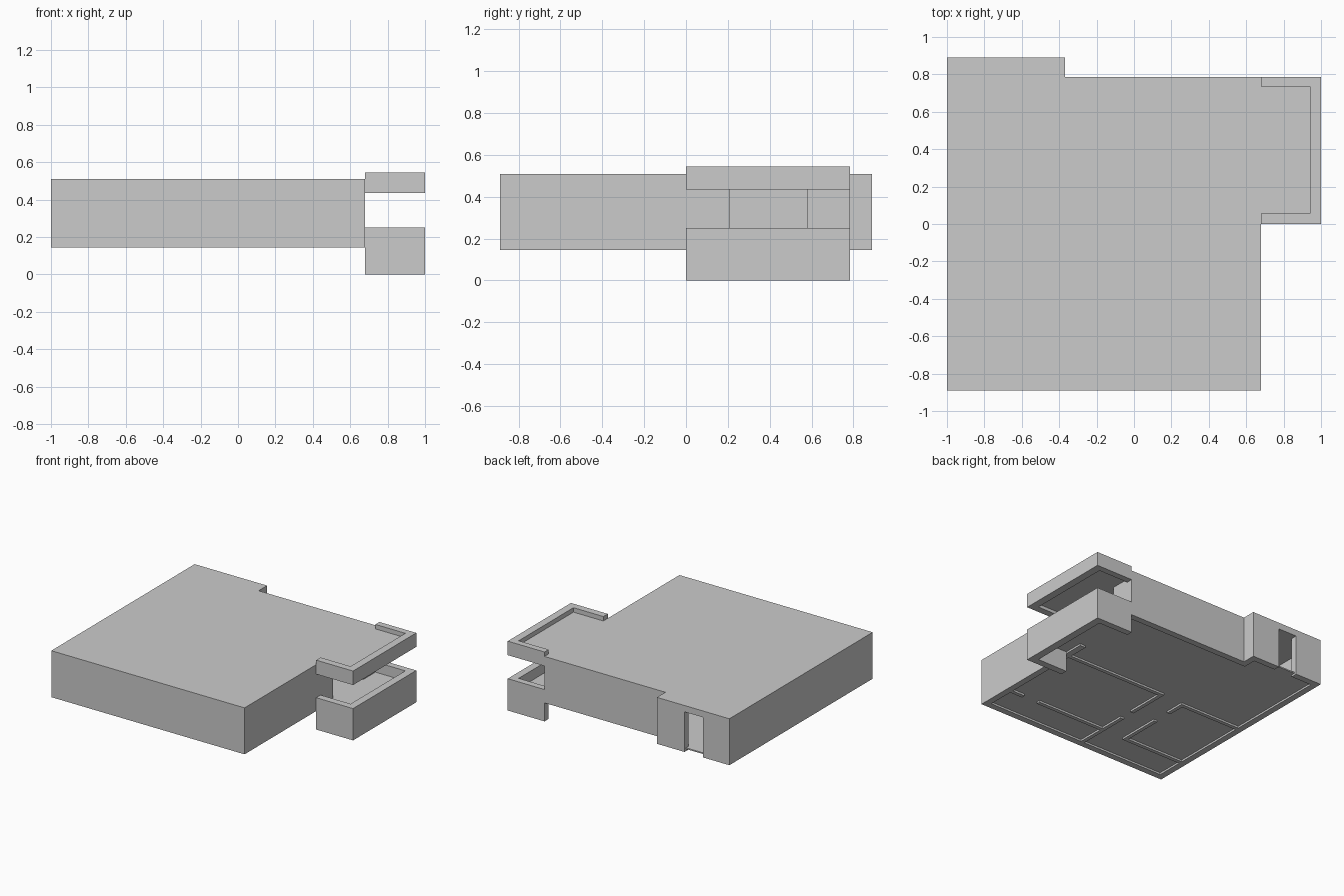
import bpy, bmesh

if "Cube" in bpy.data.objects:
    bpy.data.objects.remove(bpy.data.objects["Cube"])


def prism(name, pts, z0, z1):
    """Extrude a flat outline from z0 up to z1."""
    bm = bmesh.new()
    face = bm.faces.new([bm.verts.new((x, y, z0)) for x, y in pts])
    up = bmesh.ops.extrude_face_region(bm, geom=[face])["geom"]
    verts = [g for g in up if isinstance(g, bmesh.types.BMVert)]
    bmesh.ops.translate(bm, verts=verts, vec=(0, 0, z1 - z0))
    bmesh.ops.recalc_face_normals(bm, faces=bm.faces)
    me = bpy.data.meshes.new(name)
    bm.to_mesh(me)
    bm.free()
    ob = bpy.data.objects.new(name, me)
    bpy.context.collection.objects.link(ob)
    return ob


def rect(x0, x1, y0, y1):
    return [(x0, y0), (x1, y0), (x1, y1), (x0, y1)]


L, R, F, B, B2 = -1.0, 0.68, -0.89, 0.89, 0.785   # left, right, front, back, stepped back
SX = -0.37                                        # where the back wall steps in
T = 0.05                                          # outer wall thickness
BX = 1.0                                          # balcony outer edge
BASE, CEIL, TOP = 0.145, 0.46, 0.51

# outer walls: left/front/right run, then the stepped back run (gaps = two doorways)
prism("outer_wall_front", [
    (-0.77, B), (L, B), (L, F), (R, F), (R, 0.21), (R - T, 0.21),
    (R - T, F + T), (L + T, F + T), (L + T, B - T), (-0.77, B - T)], BASE, CEIL)
prism("outer_wall_back", [
    (-0.61, B), (SX, B), (SX, B2), (R, B2), (R, 0.58), (R - T, 0.58),
    (R - T, B2 - T), (SX - T, B2 - T), (SX - T, B - T), (-0.61, B - T)], BASE, CEIL)

# inner partitions
W = 0.03
prism("living_room_partition", [
    (R - T, 0.02), (R - T, 0.02 + W), (-0.24, 0.02 + W), (-0.24, -0.29),
    (-0.24 + W, -0.29), (-0.24 + W, 0.02)], BASE, CEIL)
prism("bathroom_partition", [
    (L + T, 0.03), (-0.42, 0.03), (-0.42, -0.13), (-0.42 - W, -0.13),
    (-0.42 - W, 0), (L + T, 0)], BASE, CEIL)
prism("store_partition", [
    (L + T, -0.63), (-0.42, -0.63), (-0.42, -0.28), (-0.42 - W, -0.28),
    (-0.42 - W, -0.63 + W), (L + T, -0.63 + W)], BASE, CEIL)
for name, r in {
    "hall_partition": (-0.24, -0.24 + W, F + T, -0.4),
    "bedroom_partition": (-0.24 + W, 0.38, -0.63, -0.63 + W),
    "bedroom_door_stub": (0.52, R - T, -0.63, -0.63 + W),
}.items():
    prism(name, rect(*r), BASE, CEIL)


# floor and roof share the plan outline, running out into the balcony
def plan(i):
    return [(L + i, F + i), (R - i, F + i), (R - i, 0.05), (0.945, 0.05), (0.945, 0.74),
            (R - i, 0.74), (R - i, B2 - i), (SX - i, B2 - i), (SX - i, B - i), (L + i, B - i)]


prism("floor", plan(0.02), 0.16, 0.17)
prism("roof", plan(0), CEIL, TOP)

# balcony parapets: U shapes, lower and upper
U = [(R, 0), (BX, 0), (BX, B2), (R, B2), (R, 0.735), (0.94, 0.735), (0.94, 0.055), (R, 0.055)]
prism("balcony_parapet", U, 0, 0.25)
prism("roof_parapet", U, 0.435, 0.545)
